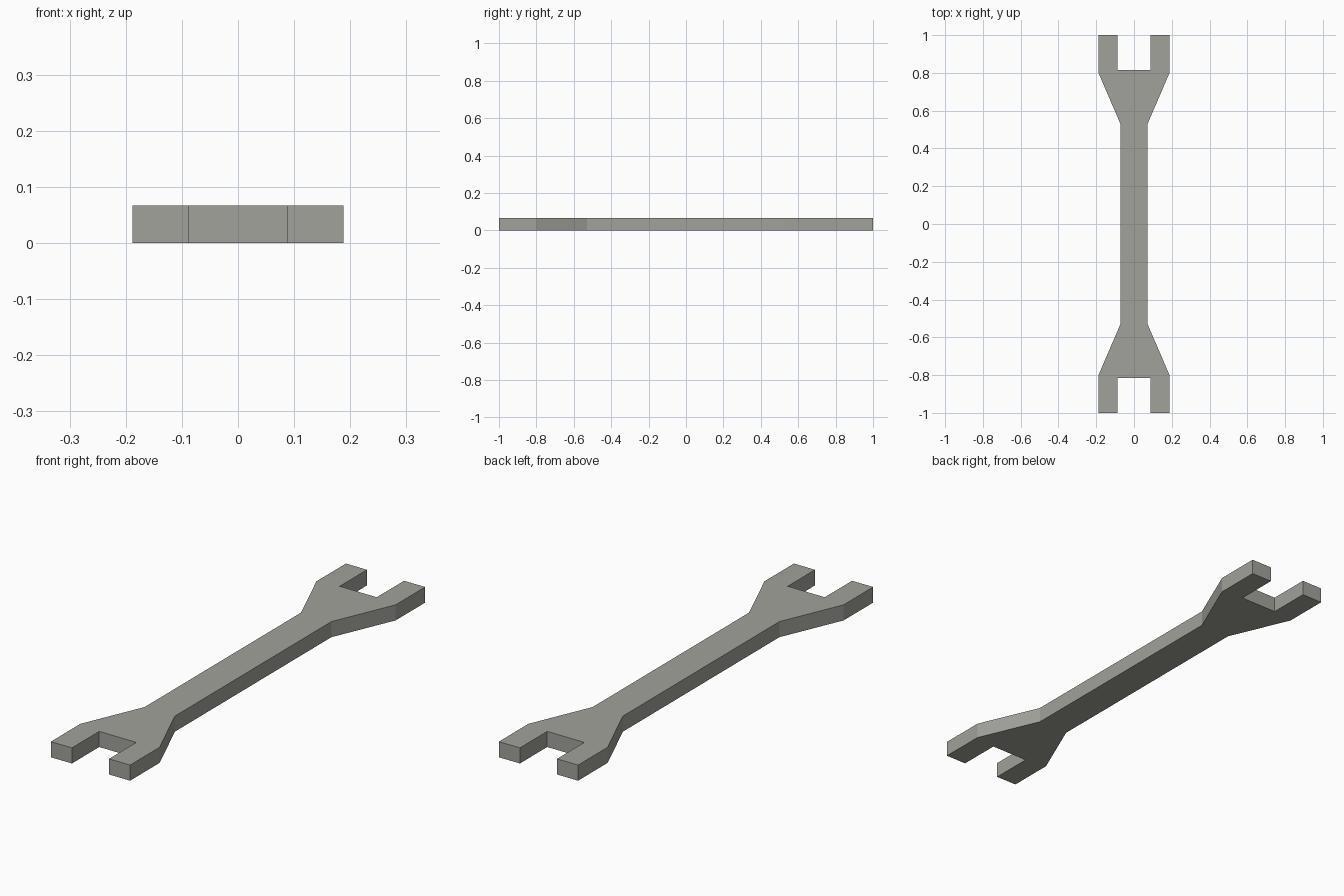
import bpy
import bmesh

THICKNESS = 0.067

cube = bpy.data.objects.get("Cube")
if cube:
    bpy.data.objects.remove(cube, do_unlink=True)

# Grey steel
steel = bpy.data.materials.new("grey_steel")
steel.use_nodes = True
colour = (0.36, 0.36, 0.33, 1)
steel.diffuse_color = colour
steel.node_tree.nodes["Principled BSDF"].inputs["Base Color"].default_value = colour

# One quarter of the outline: handle, flared neck, prong, jaw slot
quarter = [(0.072, 0.53), (0.188, 0.80), (0.188, 1.0), (0.088, 1.0), (0.088, 0.815)]
back = quarter + [(-x, y) for x, y in reversed(quarter)]
outline = back + [(-x, -y) for x, y in back]

# Flat outline extruded to the thickness of the bar
bm = bmesh.new()
face = bm.faces.new([bm.verts.new((x, y, 0)) for x, y in outline])
extruded = bmesh.ops.extrude_face_region(bm, geom=[face], use_keep_orig=True)
top = [v for v in extruded["geom"] if isinstance(v, bmesh.types.BMVert)]
bmesh.ops.translate(bm, verts=top, vec=(0, 0, THICKNESS))
bmesh.ops.recalc_face_normals(bm, faces=bm.faces)

mesh = bpy.data.meshes.new("double_ended_wrench")
bm.to_mesh(mesh)
bm.free()
mesh.materials.append(steel)
wrench = bpy.data.objects.new("double_ended_wrench", mesh)
bpy.context.collection.objects.link(wrench)
